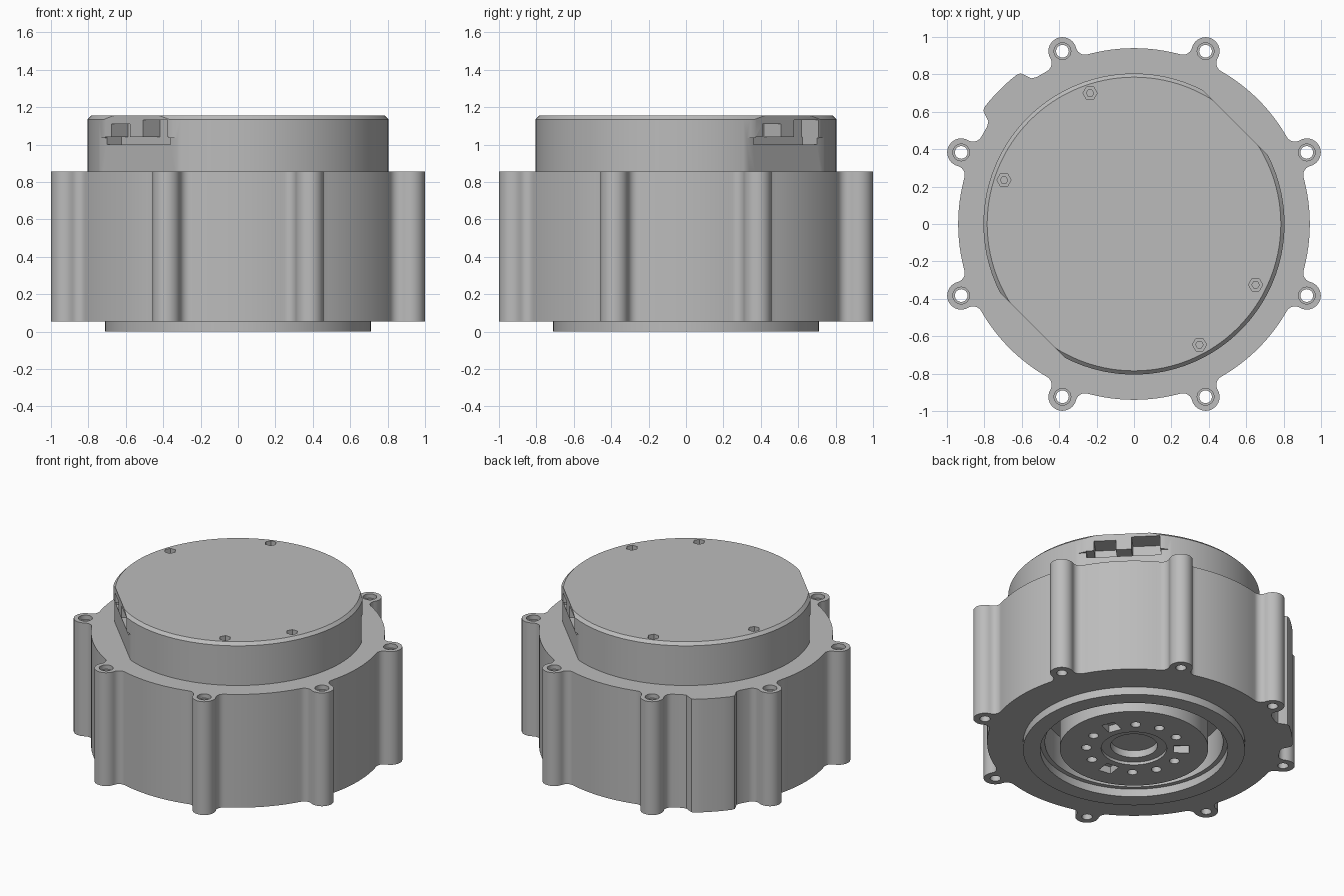
import bpy, bmesh
from math import sin, cos, pi, radians, acos, atan2
from mathutils import Matrix, Vector

if "Cube" in bpy.data.objects:
    bpy.data.objects.remove(bpy.data.objects["Cube"])

metal = bpy.data.materials.new("plain grey metal")
metal.use_nodes = True
grey = (0.5, 0.5, 0.5, 1)
metal.diffuse_color = grey
metal.node_tree.nodes["Principled BSDF"].inputs["Base Color"].default_value = grey


def make(name, bm):
    bmesh.ops.recalc_face_normals(bm, faces=bm.faces)
    me = bpy.data.meshes.new(name)
    bm.to_mesh(me)
    bm.free()
    me.materials.append(metal)
    ob = bpy.data.objects.new(name, me)
    bpy.context.collection.objects.link(ob)
    return ob


def polar(r, deg):
    return Vector((r * cos(radians(deg)), r * sin(radians(deg))))


def prism(bm, points, z0, z1):
    face = bm.faces.new([bm.verts.new((p[0], p[1], z0)) for p in points])
    new = bmesh.ops.extrude_face_region(bm, geom=[face])["geom"]
    for v in new:
        if isinstance(v, bmesh.types.BMVert):
            v.co.z = z1


def rod(bm, at, r, z0, z1, sides=24):
    prism(bm, [(at[0] + r * cos(2 * pi * i / sides), at[1] + r * sin(2 * pi * i / sides))
               for i in range(sides)], z0, z1)


def box(bm, deg, d0, d1, t0, t1, z0, z1):
    """Block given by its radial, tangential and vertical extents at one heading."""
    rot = Matrix.Rotation(radians(deg), 2)
    prism(bm, [rot @ Vector(p) for p in ((d0, t0), (d1, t0), (d1, t1), (d0, t1))], z0, z1)


def lathe(name, profile, closed=False, sides=128):
    bm = bmesh.new()
    vs = [bm.verts.new((r, 0, z)) for r, z in profile]
    es = [bm.edges.new(p) for p in zip(vs, vs[1:])]
    if closed:
        es.append(bm.edges.new((vs[-1], vs[0])))
    bmesh.ops.spin(bm, geom=vs + es, axis=(0, 0, 1), cent=(0, 0, 0), steps=sides, angle=2 * pi)
    bmesh.ops.remove_doubles(bm, verts=bm.verts, dist=0.0001)
    return make(name, bm)


def cut(ob, bm):
    cutter = make("cutter", bm)
    cutter.hide_render = True
    mod = ob.modifiers.new("cut", "BOOLEAN")
    mod.operation, mod.solver, mod.object = "DIFFERENCE", "EXACT", cutter
    baked = bpy.data.meshes.new_from_object(
        ob.evaluated_get(bpy.context.evaluated_depsgraph_get()))
    ob.modifiers.clear()
    ob.data = baked
    bpy.data.objects.remove(cutter)


# Housing outline: a round wall with eight filleted lugs and one raised pad
WALL, LUG, LUG_AT, FIL = 0.94, 0.075, 1.0, 0.05
BASE, TOP = 0.055, 0.855
swing = acos(((WALL + FIL) ** 2 + LUG_AT ** 2 - (LUG + FIL) ** 2) / (2 * (WALL + FIL) * LUG_AT))
fil_c = Vector(((WALL + FIL) * cos(swing), (WALL + FIL) * sin(swing)))
lug_c = Vector((LUG_AT, 0))
touch = fil_c - lug_c
turn = atan2(touch.y, touch.x)
half = []
for i in range(10):                       # lug tip to its side
    a = turn * i / 9
    half.append(lug_c + LUG * Vector((cos(a), sin(a))))
for i in range(1, 8):                     # hollow fillet down to the wall
    a = turn - pi + (swing - turn) * i / 7
    half.append(fil_c + FIL * Vector((cos(a), sin(a))))
lug = [Vector((p.x, -p.y)) for p in reversed(half[1:])] + half

outline = []
lug_angles = [22.5 + 45 * k for k in range(8)]
for ang in lug_angles:
    rot = Matrix.Rotation(radians(ang), 2)
    outline += [rot @ p for p in lug]
    if ang == 112.5:
        edge = [(11.5, 0.942), (9.8, 0.953), (8.8, 0.985), (8, 1.008), (6.8, 1.015)]
        outline += [polar(r, 135 - d) for d, r in edge]
        outline += [polar(1.015, 135 + d) for d in (-4, -2, 0, 2, 4)]
        outline += [polar(r, 135 + d) for d, r in reversed(edge)]
    else:
        outline += [polar(WALL, ang + 22.5 + d) for d in range(-14, 15, 2)]

bm = bmesh.new()
prism(bm, outline, BASE, TOP)
housing = make("housing", bm)
lug_points = [polar(LUG_AT, a) for a in lug_angles]

# Through holes, counterbores and the bottom recess
bm = bmesh.new()
for p in lug_points:
    rod(bm, p, 0.034, 0, 1)
rod(bm, (0, 0), 0.57, -0.1, 0.28, 128)
cut(housing, bm)
bm = bmesh.new()
for p in lug_points:
    rod(bm, p, 0.045, TOP - 0.03, 1)
cut(housing, bm)

# Bottom flange ring
flange = lathe("bottom_flange", [(0.6, 0), (0.71, 0), (0.71, BASE + 0.002), (0.6, BASE + 0.002)], True)

# Output rotor with stepped centre bore
rotor = lathe("output_rotor", [(0, 0.08), (0.15, 0.08), (0.15, 0.03), (0.21, 0.03), (0.21, 0.01),
                               (0.475, 0.01), (0.475, 0.29), (0, 0.29)])
bm = bmesh.new()
for k in range(12):
    ang = 142 + 30 * k
    if k % 4:
        rod(bm, polar(0.305, ang), 0.032, -0.1, 0.08)
    else:
        box(bm, ang, 0.255, 0.355, -0.045, 0.045, -0.1, 0.06)
cut(rotor, bm)

# Top cap with chamfered rim
cap = lathe("top_cap", [(0, TOP - 0.01), (0.805, TOP - 0.01), (0.805, 1.135), (0.785, 1.155), (0, 1.155)])
screws = [(-0.235, 0.7), (-0.695, 0.235), (0.35, -0.645), (0.65, -0.325)]

# Two side flats, the step below them, and the screw recesses
bm = bmesh.new()
for ang in (45, 225):
    box(bm, ang, 0.767, 1, -0.5, 0.5, 0.8, 1.2)
for p in screws:
    rod(bm, p, 0.038, 1.115, 1.2, 6)
cut(cap, bm)
bm = bmesh.new()
for ang in (45, 225):
    box(bm, ang, 0.75, 1, -0.5, 0.5, 0.8, 1.035)
for p in screws:
    rod(bm, p, 0.02, 1.07, 1.13, 6)
cut(cap, bm)

# Connector slot and two socket pockets in each flat
bm = bmesh.new()
for ang in (45, 225):
    box(bm, ang, 0.64, 1, -0.24, 0.24, 1.0, 1.04)
cut(cap, bm)
bm = bmesh.new()
for ang in (45, 225):
    box(bm, ang, 0.64, 1, -0.19, -0.05, 1.03, 1.11)
    box(bm, ang, 0.64, 1, 0.05, 0.235, 1.03, 1.13)
cut(cap, bm)

for ob in (housing, flange, rotor, cap):
    bpy.ops.object.select_all(action="DESELECT")
    ob.select_set(True)
    bpy.context.view_layer.objects.active = ob
    bpy.ops.object.shade_smooth_by_angle(angle=radians(30))
